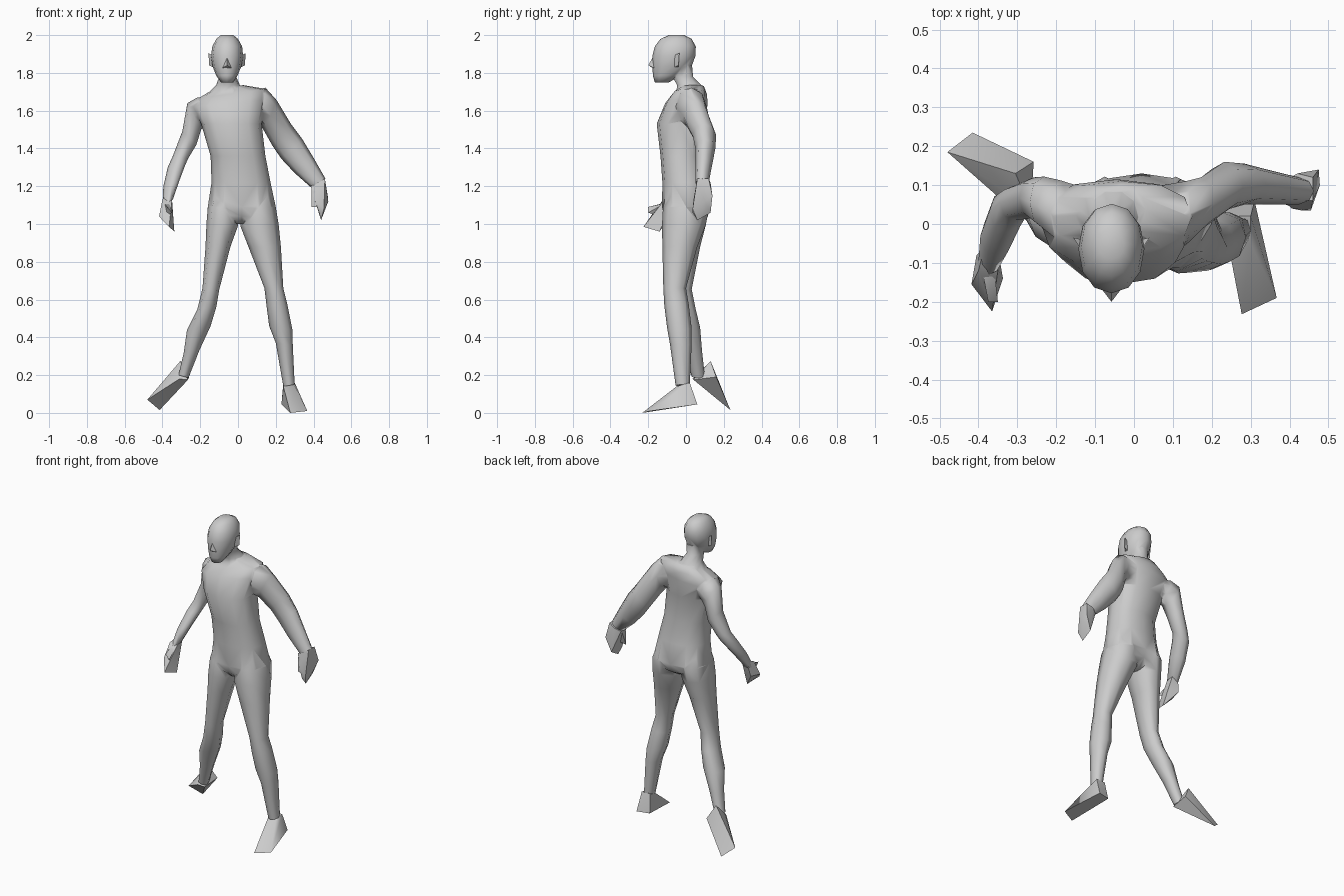
import bpy, bmesh, math


def finish(name, bm, angle):
    bmesh.ops.recalc_face_normals(bm, faces=bm.faces)
    me = bpy.data.meshes.new(name)
    bm.to_mesh(me)
    bm.free()
    me.shade_smooth()
    me.set_sharp_from_angle(angle=math.radians(angle))
    ob = bpy.data.objects.new(name, me)
    bpy.context.collection.objects.link(ob)
    return ob


def loft(name, rows, n=10, power=0.92):
    """Skin rounded rings; a row is x0, x1, y0, y1, z at x0, z at x1."""
    bm = bmesh.new()
    rings = []
    for x0, x1, y0, y1, z0, z1 in rows:
        ring = []
        for i in range(n):
            a = 2 * math.pi * i / n
            c, s = math.cos(a), math.sin(a)
            u = 0.5 + 0.5 * math.copysign(abs(c) ** power, c)
            v = 0.5 + 0.5 * math.copysign(abs(s) ** power, s)
            ring.append(bm.verts.new((x0 + (x1 - x0) * u, y0 + (y1 - y0) * v,
                                      z0 + (z1 - z0) * u)))
        rings.append(ring)
    for a, b in zip(rings, rings[1:]):
        for i in range(n):
            j = (i + 1) % n
            bm.faces.new((a[i], a[j], b[j], b[i]))
    bm.faces.new(rings[0])
    bm.faces.new(rings[-1])
    return finish(name, bm, 75)


def hull(name, pts):
    """Faceted solid around a few points."""
    bm = bmesh.new()
    vs = [bm.verts.new(p) for p in pts]
    bmesh.ops.convex_hull(bm, input=vs)
    loose = [v for v in bm.verts if not v.link_faces]
    bmesh.ops.delete(bm, geom=loose, context='VERTS')
    return finish(name, bm, 50)


# torso, with the shoulder line tilted
torso = loft("torso", [
    (-.01, .03, -.07, .05, 1.00, 1.00),
    (-.12, .16, -.115, .115, 1.04, 1.04),
    (-.16, .20, -.127, .13, 1.09, 1.09),
    (-.14, .172, -.125, .11, 1.22, 1.22),
    (-.145, .145, -.135, .085, 1.36, 1.36),
    (-.195, .125, -.155, .10, 1.53, 1.53),
    (-.24, .15, -.11, .115, 1.62, 1.66),
    (-.21, .15, -.07, .11, 1.665, 1.715),
    (-.11, .03, -.02, .095, 1.725, 1.735)], n=12, power=0.85)

# neck and head
neck = loft("neck", [
    (-.17, .06, -.055, .105, 1.68, 1.70),
    (-.115, .01, -.05, .085, 1.735, 1.735),
    (-.10, -.01, -.075, .04, 1.78, 1.78),
    (-.11, 0, -.10, .035, 1.84, 1.84)], n=10)
head = loft("head", [
    (-.09, -.025, -.165, -.09, 1.75, 1.75),
    (-.115, -.003, -.175, -.03, 1.785, 1.785),
    (-.135, .018, -.178, .03, 1.835, 1.835),
    (-.143, .027, -.178, .05, 1.89, 1.89),
    (-.136, .022, -.165, .052, 1.94, 1.94),
    (-.115, .0, -.135, .03, 1.98, 1.98),
    (-.09, -.025, -.09, -.01, 2.0, 2.0)], n=12, power=0.95)
hull("nose", [(-.058, -.20, 1.84), (-.085, -.165, 1.825), (-.031, -.165, 1.825),
              (-.058, -.172, 1.89), (-.058, -.165, 1.82)])
for side, label in ((-1, "left"), (1, "right")):
    hull("ear_" + label, [(-.058 + side * dx, y, z) for dx, y, z in (
        (.075, -.07, 1.89), (.075, -.06, 1.83), (.098, -.035, 1.905),
        (.095, -.04, 1.84), (.075, -.04, 1.83), (.075, -.04, 1.89))])

# arms (named by picture side)
arm_right = loft("arm_right", [
    (.05, .04, -.05, .095, 1.55, 1.70),
    (.12, .145, -.055, .11, 1.52, 1.722),
    (.14, .205, -.015, .12, 1.49, 1.655),
    (.185, .28, .035, .16, 1.41, 1.53),
    (.23, .34, .05, .155, 1.345, 1.45),
    (.30, .40, .05, .138, 1.27, 1.35),
    (.385, .463, .05, .12, 1.195, 1.24)], n=8, power=1.05)
hull("hand_right", [
    (.385, .06, 1.20), (.385, .11, 1.20), (.46, .06, 1.24), (.46, .12, 1.24),
    (.42, .13, 1.22), (.475, .14, 1.15), (.478, .10, 1.12), (.455, .035, 1.08),
    (.43, .035, 1.06), (.44, .13, 1.06), (.44, .06, 1.02), (.405, .04, 1.13)])
hull("thumb_right", [(.39, .05, 1.18), (.39, .09, 1.18), (.42, .05, 1.17),
                     (.39, .05, 1.09), (.415, .04, 1.09), (.42, .09, 1.12)])
arm_left = loft("arm_left", [
    (-.15, -.12, -.05, .095, 1.66, 1.55),
    (-.215, -.16, -.055, .112, 1.67, 1.53),
    (-.268, -.195, -.01, .122, 1.64, 1.50),
    (-.295, -.22, .015, .12, 1.49, 1.42),
    (-.345, -.265, .01, .10, 1.36, 1.345),
    (-.372, -.28, -.02, .085, 1.30, 1.31),
    (-.395, -.31, -.08, .02, 1.20, 1.23),
    (-.40, -.345, -.13, -.06, 1.10, 1.13)], n=8)
hull("hand_left", [
    (-.40, -.12, 1.13), (-.35, -.065, 1.14), (-.385, -.06, 1.15), (-.35, -.12, 1.12),
    (-.418, -.155, 1.04), (-.405, -.08, 1.05), (-.375, -.18, 1.05),
    (-.35, -.10, 1.05), (-.365, -.225, .985), (-.337, -.14, .96)])
hull("thumb_left", [(-.39, -.12, 1.11), (-.36, -.11, 1.11), (-.375, -.20, 1.09),
                    (-.35, -.20, 1.06), (-.38, -.14, 1.04)])

# legs, starting inside the hips
leg_right = loft("leg_right", [
    (.04, .165, -.10, .09, 1.18, 1.18),
    (.015, .20, -.122, .122, 1.08, 1.09),
    (.012, .215, -.127, .105, .99, 1.0),
    (.055, .227, -.125, .06, .88, .88),
    (.14, .24, -.12, .0, .66, .66),
    (.152, .26, -.115, .015, .56, .58),
    (.165, .288, -.10, .03, .46, .44),
    (.20, .29, -.085, .03, .37, .36),
    (.24, .30, -.055, .02, .14, .15)], n=8)
leg_left = loft("leg_left", [
    (-.13, -.01, -.10, .09, 1.18, 1.18),
    (-.16, .01, -.122, .122, 1.09, 1.08),
    (-.167, 0, -.127, .105, 1.0, .99),
    (-.172, -.04, -.115, .075, .88, .88),
    (-.188, -.10, -.10, .03, .66, .65),
    (-.215, -.115, -.085, .05, .55, .56),
    (-.27, -.145, -.05, .075, .44, .46),
    (-.287, -.205, -.005, .085, .32, .33),
    (-.315, -.262, .03, .10, .20, .185)], n=8)

# feet: sole corners plus the ankle ring
hull("foot_right", [
    (.277, -.232, 0), (.367, -.19, .01), (.31, .06, .045), (.23, .04, .045),
    (.24, -.04, .14), (.30, -.05, .14), (.30, .02, .16), (.24, .02, .16)])
hull("foot_left", [
    (-.48, .185, .07), (-.415, .235, .015), (-.258, .16, .19), (-.305, .13, .275),
    (-.335, .085, .215), (-.31, .035, .18), (-.265, .04, .175)])

# merge trunk, head and limbs into one continuous skin
parts = (neck, head, arm_right, arm_left, leg_right, leg_left)
for part in parts:
    mod = torso.modifiers.new("join", 'BOOLEAN')
    mod.operation, mod.solver, mod.object = 'UNION', 'EXACT', part
bpy.context.view_layer.update()
skin = bpy.data.meshes.new_from_object(
    torso.evaluated_get(bpy.context.evaluated_depsgraph_get()))
torso.modifiers.clear()
torso.data = skin
torso.name = "body"
skin.shade_smooth()
skin.set_sharp_from_angle(angle=math.radians(75))
for part in parts:
    bpy.data.objects.remove(part)
